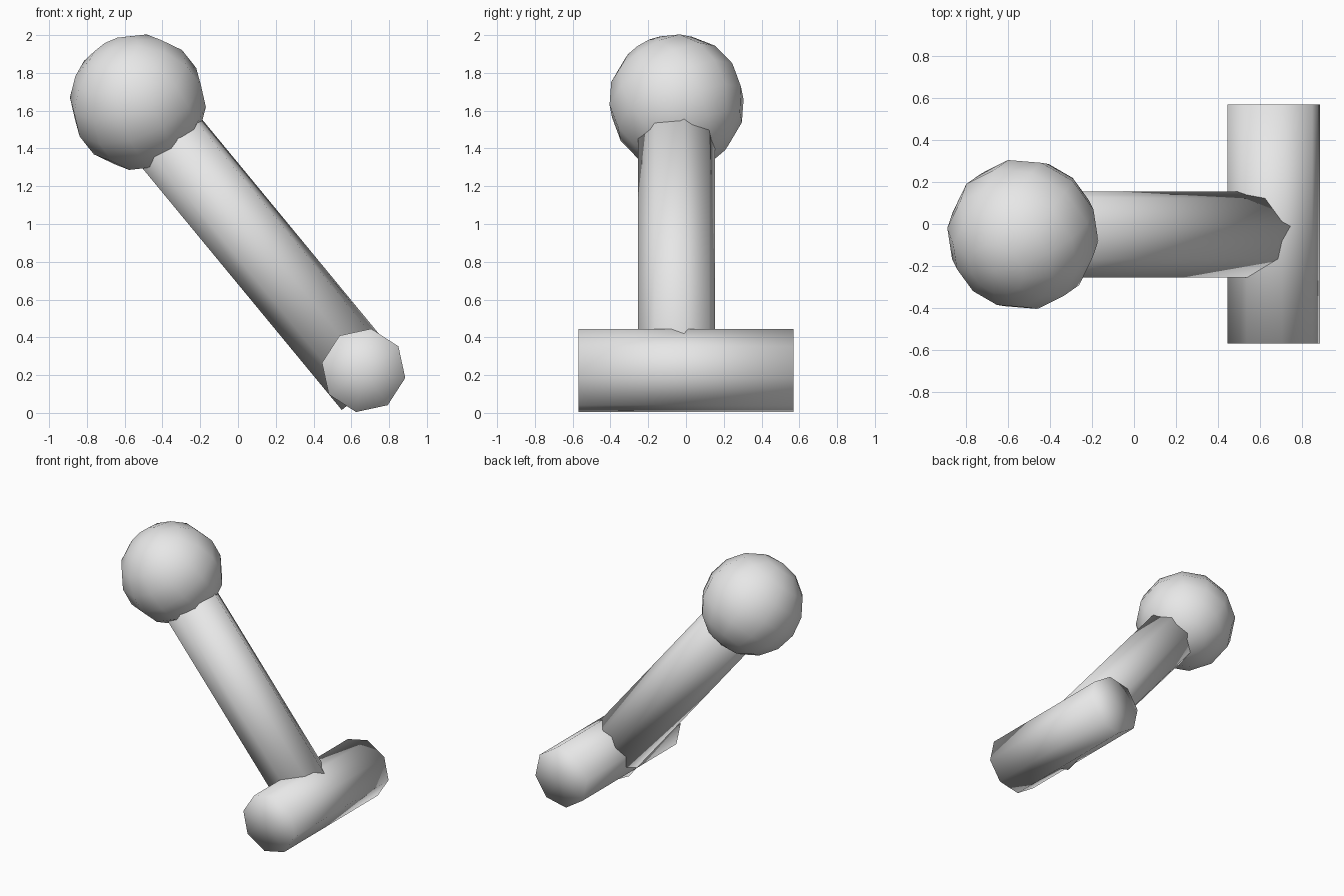
import bpy, bmesh
from math import radians
from mathutils import Matrix, Vector, Euler

cube = bpy.data.objects.get("Cube")
if cube:
    bpy.data.objects.remove(cube, do_unlink=True)

# One plain grey for every part
grey = bpy.data.materials.new("light_grey")
grey.use_nodes = True
colour = (0.8, 0.8, 0.8, 1)
grey.diffuse_color = colour
grey.node_tree.nodes["Principled BSDF"].inputs["Base Color"].default_value = colour


def finish(name, bm):
    mesh = bpy.data.meshes.new(name)
    bmesh.ops.recalc_face_normals(bm, faces=bm.faces)
    for face in bm.faces:
        face.smooth = True
    bm.to_mesh(mesh)
    bm.free()
    mesh.materials.append(grey)
    obj = bpy.data.objects.new(name, mesh)
    bpy.context.collection.objects.link(obj)
    return obj


def rod(name, start, end, radius, across, roll):
    """Eight-sided rod; roll turns its corners about the axis from 'across'."""
    start, end = Vector(start), Vector(end)
    axis = (end - start).normalized()
    y = Vector(across)
    x = y.cross(axis).normalized()
    frame = Matrix((x, y, axis)).transposed().to_4x4()
    place = Matrix.Translation((start + end) / 2) @ frame @ Matrix.Rotation(radians(roll), 4, 'Z')
    bm = bmesh.new()
    bmesh.ops.create_cone(bm, cap_ends=True, cap_tris=True, segments=8,
                          radius1=radius, radius2=radius,
                          depth=(end - start).length, matrix=place)
    return finish(name, bm)


# Slanted shaft, from the middle of the ball down into the crossbar
ball_centre = Vector((-0.53, -0.05, 1.645))
rod("shaft", (0.707, -0.05, 0.145), ball_centre, 0.208, (0, 1, 0), 11)

# Crossbar at the foot
rod("crossbar", (0.665, 0.57, 0.225), (0.665, -0.57, 0.225), 0.224, (0, 0, 1), 34.7)

# Ball at the top, tilted so its facets sit unevenly
bm = bmesh.new()
tilt = Euler((radians(25), radians(-30), radians(10))).to_matrix().to_4x4()
bmesh.ops.create_uvsphere(bm, u_segments=12, v_segments=8, radius=0.362,
                          matrix=Matrix.Translation(ball_centre) @ tilt)
finish("ball", bm)
